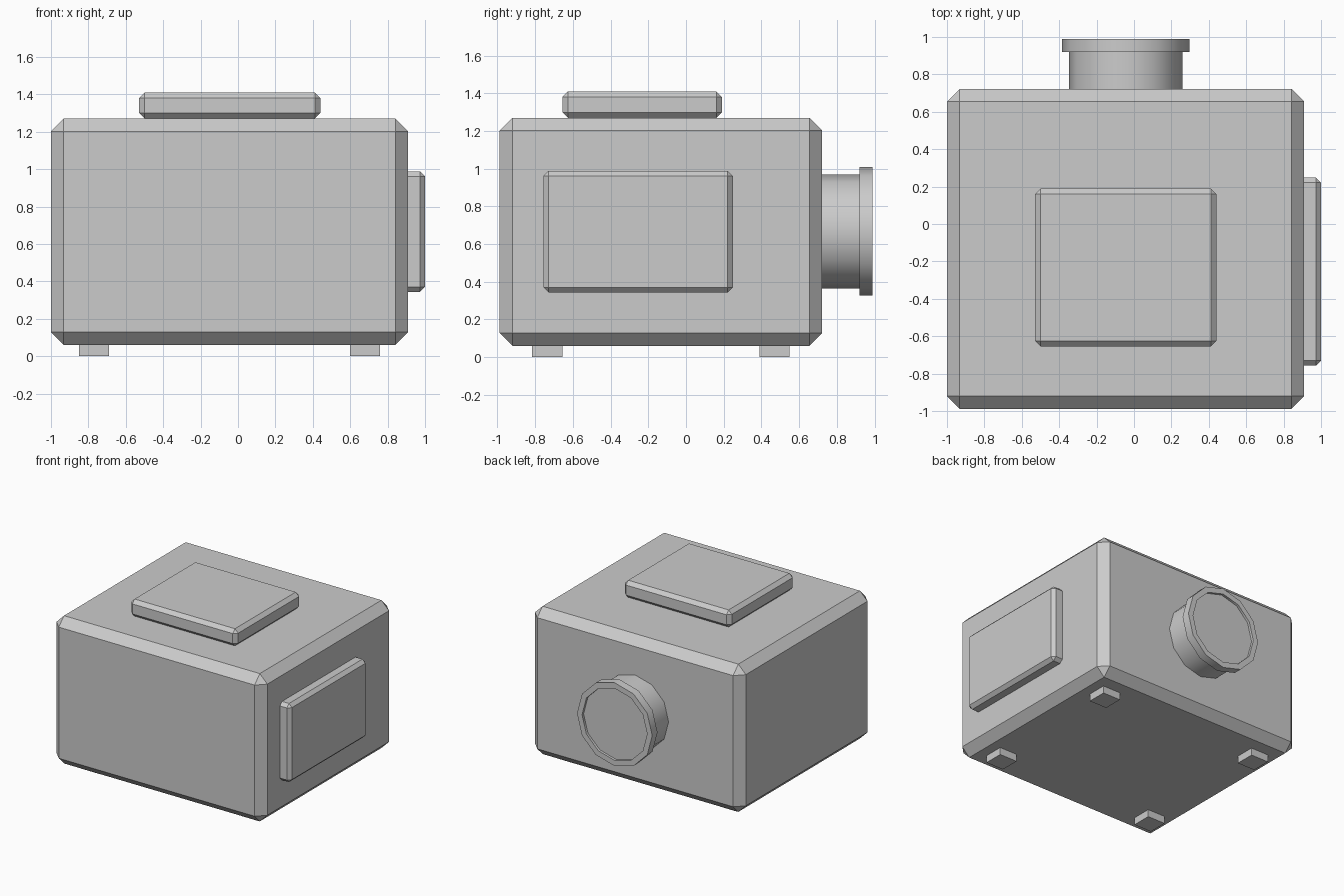
import bpy, bmesh
from math import cos, sin, tau, radians

if "Cube" in bpy.data.objects:
    bpy.data.objects.remove(bpy.data.objects["Cube"])

CX, CY = -0.045, -0.133   # centre of the main body


def finish(bm, name):
    bmesh.ops.recalc_face_normals(bm, faces=bm.faces[:])
    mesh = bpy.data.meshes.new(name)
    bm.to_mesh(mesh)
    bm.free()
    obj = bpy.data.objects.new(name, mesh)
    bpy.context.collection.objects.link(obj)
    return obj


def box(name, lo, hi, chamfer=0.0):
    """Box between two corners, with an optional flat chamfer on every edge."""
    bm = bmesh.new()
    bmesh.ops.create_cube(bm, size=1)
    for v in bm.verts:
        v.co = [(a + b) / 2 + c * (b - a) for a, b, c in zip(lo, hi, v.co)]
    if chamfer:
        bmesh.ops.bevel(bm, geom=bm.edges[:], offset=chamfer, segments=1,
                        affect='EDGES', profile=0.5)
    return finish(bm, name)


def lathe_y(name, cx, cz, profile, sides):
    """Turn (radius, y) points around a y-parallel axis and cap both ends."""
    bm = bmesh.new()
    rings = [[bm.verts.new((cx + r * cos(tau * i / sides), y,
                            cz + r * sin(tau * i / sides)))
              for i in range(sides)] for r, y in profile]
    for a, b in zip(rings, rings[1:]):
        for i in range(sides):
            j = (i + 1) % sides
            bm.faces.new((a[i], a[j], b[j], b[i]))
    bm.faces.new(rings[0])
    bm.faces.new(rings[-1])
    return finish(bm, name)


# Main housing
box("body", (-1.0, -0.988, 0.06), (0.91, 0.722, 1.27), 0.068)

# Raised panel on top and panel on the right side
box("top_panel", (-0.528, -0.655, 1.27), (0.44, 0.19, 1.41), 0.029)
box("side_panel", (0.86, -0.757, 0.344), (1.0, 0.248, 0.988), 0.027)

# Rear port: neck, flanged rim and shallow recess
port = lathe_y("rear_port", CX, 0.667,
               [(0.303, 0.69), (0.303, 0.92), (0.341, 0.92),
                (0.341, 0.988), (0.295, 0.988), (0.295, 0.968)], 12)
bpy.context.view_layer.objects.active = port
port.select_set(True)
bpy.ops.object.shade_smooth_by_angle(angle=radians(35))

# Four square feet
for sx, side in ((-1, "left"), (1, "right")):
    for sy, end in ((-1, "front"), (1, "back")):
        x, y = CX + sx * 0.725, CY + sy * 0.603
        box(f"foot_{end}_{side}", (x - 0.08, y - 0.08, 0), (x + 0.08, y + 0.08, 0.07))
